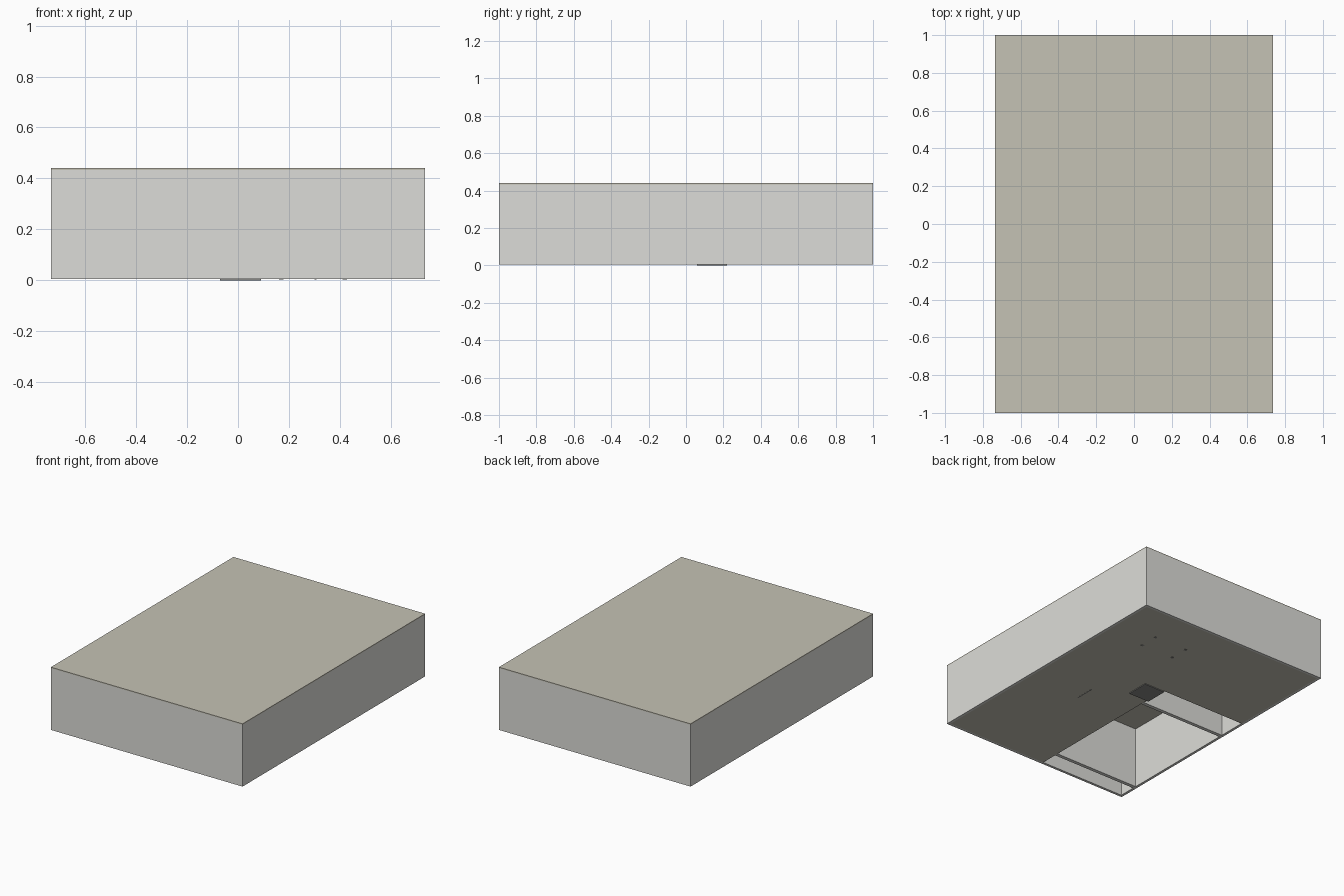
import bpy, bmesh

if "Cube" in bpy.data.objects:
    bpy.data.objects.remove(bpy.data.objects["Cube"])

W, D = 0.735, 1.0          # half width, half depth
Z0, ZT, H = 0.005, 0.433, 0.44
T = 0.018                  # wall thickness


def material(name, rgb):
    m = bpy.data.materials.new(name)
    m.diffuse_color = (*rgb, 1)
    m.use_nodes = True
    m.node_tree.nodes["Principled BSDF"].inputs["Base Color"].default_value = m.diffuse_color
    return m


beige = material("beige", (0.56, 0.54, 0.46))
plaster = material("plaster", (0.72, 0.72, 0.69))
dark = material("dark", (0.25, 0.25, 0.24))


def prism(name, outline, z0, z1, mat):
    bm = bmesh.new()
    face = bm.faces.new([bm.verts.new((x, y, z0)) for x, y in outline])
    ext = bmesh.ops.extrude_face_region(bm, geom=[face])
    top = [v for v in ext["geom"] if isinstance(v, bmesh.types.BMVert)]
    bmesh.ops.translate(bm, verts=top, vec=(0, 0, z1 - z0))
    bmesh.ops.recalc_face_normals(bm, faces=bm.faces)
    mesh = bpy.data.meshes.new(name)
    bm.to_mesh(mesh)
    bm.free()
    obj = bpy.data.objects.new(name, mesh)
    mesh.materials.append(mat)
    bpy.context.collection.objects.link(obj)
    return obj


def box(name, x0, x1, y0, y1, z0, z1, mat):
    return prism(name, [(x0, y0), (x1, y0), (x1, y1), (x0, y1)], z0, z1, mat)


# Roof slab
box("roof", -W, W, -D, D, ZT, H, beige)

# Outer walls
box("left_wall", -W, -W + T, -D, D, Z0, ZT, plaster)
box("right_wall", W - T, W, -D, D, Z0, ZT, plaster)
box("front_wall", -W + T, W - T, -D, -D + T, Z0, ZT, plaster)
box("back_wall", -W + T, W - T, D - T, D, Z0, ZT, plaster)

# L-shaped floor, leaving the front left rooms open below
CX, CY = -0.06, 0.223
prism("floor", [(CX, -D + T), (W - T, -D + T), (W - T, D - T),
                (-W + T, D - T), (-W + T, CY), (CX, CY)], Z0, 0.015, beige)

# Partitions around and across the open rooms
box("corridor_partition", CX, CX + T, -D + T, CY, 0.015, ZT, plaster)
box("rear_partition", -W + T, CX + T, CY, CY + T, 0.015, ZT, plaster)
for name, y in (("middle_partition", 0.026), ("front_partition", -0.838)):
    box(name, -W + T, CX, y - 0.025, y, Z0, ZT, plaster)

# Thin plate under the floor
box("base_plate", -0.07, 0.09, 0.06, 0.22, 0.0, Z0, dark)

# Table whose feet show through the floor
for i, x in enumerate((0.17, 0.42)):
    for j, y in enumerate((0.587, 0.717)):
        box(f"table_leg_{i}{j}", x - 0.009, x + 0.009, y - 0.009, y + 0.009,
            0.004, 0.13, dark)
box("table_top", 0.15, 0.44, 0.565, 0.74, 0.13, 0.14, dark)

# Narrow panel showing through the floor
box("floor_panel", 0.301, 0.308, -0.20, -0.057, 0.004, 0.2, dark)
